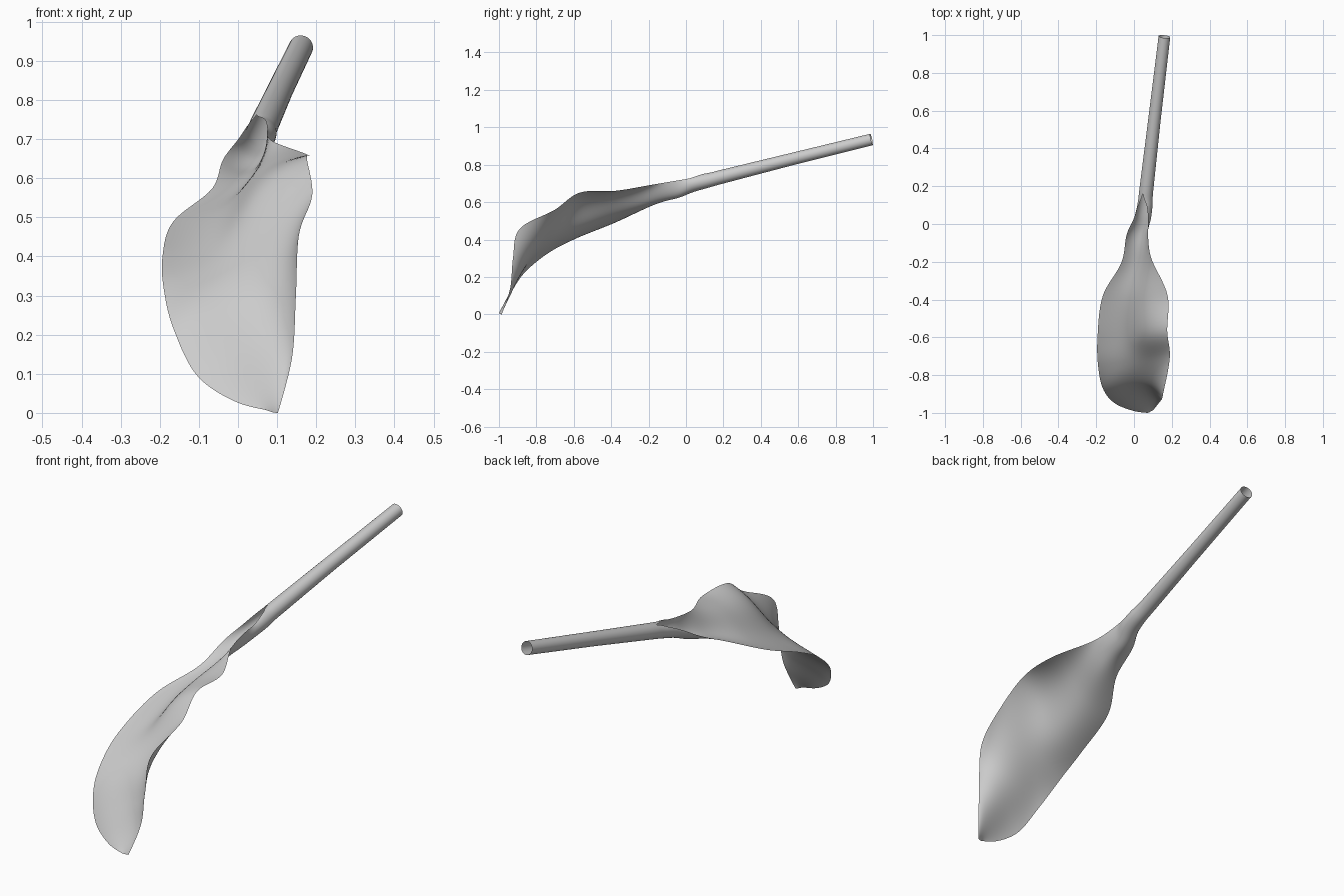
import bpy, bmesh, math
from mathutils import Vector

if "Cube" in bpy.data.objects:
    bpy.data.objects.remove(bpy.data.objects["Cube"])

N = 40      # samples across the sheet
STEPS = 8   # rows between neighbouring sections


def ring(center, radius, start=25, end=385):
    # Stem ring, or an arc of one where the stem starts to open at the top
    axis = Vector((0.1, 0.84, 0.205)).normalized()
    side = axis.cross(Vector((0, 0, 1))).normalized()
    up = side.cross(axis)
    pts = []
    for i in range(N + 1):
        a = math.radians(start + (end - start) * i / N)
        pts.append(Vector(center) + radius * (up * math.cos(a) - side * math.sin(a)))
    return pts


def section(L, A, B, R):
    # Open blade section from left rim to right rim
    L, A, B, R = map(Vector, (L, A, B, R))
    pts = []
    for i in range(N + 1):
        t = i / N
        s = 1 - t
        pts.append(L * s**3 + A * 3 * s * s * t + B * 3 * s * t * t + R * t**3)
    return pts


def catmull(p0, p1, p2, p3, t):
    # Cubic through p1 and p2, aware of uneven spacing
    d0, d1, d2 = [max((b - a).length, 1e-3) ** 0.5 for a, b in ((p0, p1), (p1, p2), (p2, p3))]
    m1 = (p1 - p0) / d0 - (p2 - p0) / (d0 + d1) + (p2 - p1) / d1
    m2 = (p2 - p1) / d1 - (p3 - p1) / (d1 + d2) + (p3 - p2) / d2
    m1, m2 = m1 * d1, m2 * d1
    return (p1 * (2*t**3 - 3*t*t + 1) + m1 * (t**3 - 2*t*t + t)
            + p2 * (3*t*t - 2*t**3) + m2 * (t**3 - t*t))


# Straight hollow stem
stem = [ring((0.161, 0.992, 0.935), 0.031),
        ring((0.108, 0.55, 0.826), 0.033),
        ring((0.064, 0.17, 0.730), 0.037)]

# Throat where the stem opens
throat = [ring((0.058, 0.10, 0.713), 0.040, 58, 343),
          ring((0.045, 0.03, 0.697), 0.044, 85, 315)]

# Blade sections: left rim, two controls, right rim
blade = [section(*s) for s in (
    ((-0.037, -0.05, 0.65), (0.0, -0.05, 0.605), (0.075, -0.05, 0.60), (0.074, -0.05, 0.715)),
    ((-0.065, -0.2, 0.575), (0.045, -0.2, 0.56), (0.045, -0.2, 0.635), (0.088, -0.17, 0.695)),
    ((-0.165, -0.38, 0.49), (0.05, -0.4, 0.49), (-0.02, -0.4, 0.65), (0.178, -0.38, 0.66)),
    ((-0.193, -0.6, 0.40), (0.04, -0.6, 0.41), (-0.03, -0.6, 0.57), (0.176, -0.57, 0.65)),
    ((-0.191, -0.74, 0.325), (0.0, -0.73, 0.37), (0.05, -0.72, 0.44), (0.19, -0.7, 0.56)),
    ((-0.165, -0.87, 0.215), (-0.07, -0.82, 0.33), (0.12, -0.81, 0.25), (0.155, -0.895, 0.45)),
    ((-0.1, -0.95, 0.09), (-0.02, -0.91, 0.21), (0.11, -0.86, 0.16), (0.148, -0.925, 0.30)),
    ((0, -0.99, 0.026), (0.04, -0.965, 0.08), (0.11, -0.925, 0.085), (0.138, -0.94, 0.14)),
    ((0.07, -1.0, 0.008), (0.08, -1.0, 0.004), (0.09, -0.99, 0.0), (0.102, -0.985, 0.0)),
)]

# Loft stem, throat and blade as one continuous sheet
secs = stem + throat + blade
rows = []
for k in range(len(secs) - 1):
    p0, p1, p2 = secs[max(k - 1, 0)], secs[k], secs[k + 1]
    p3 = secs[min(k + 2, len(secs) - 1)]
    for j in range(STEPS):
        t = j / STEPS
        if k < len(stem) - 1:
            rows.append([a.lerp(b, t) for a, b in zip(p1, p2)])
        else:
            rows.append([catmull(*q, t) for q in zip(p0, p1, p2, p3)])
rows.append(secs[-1])

bm = bmesh.new()
grid = [[bm.verts.new(p) for p in r] for r in rows]
for r0, r1 in zip(grid, grid[1:]):
    for i in range(N):
        bm.faces.new((r0[i], r0[i + 1], r1[i + 1], r1[i]))
bmesh.ops.remove_doubles(bm, verts=bm.verts, dist=1e-5)
bmesh.ops.recalc_face_normals(bm, faces=bm.faces)
for f in bm.faces:
    f.smooth = True
me = bpy.data.meshes.new("leaf_with_stem")
bm.to_mesh(me)
bm.free()
bpy.context.collection.objects.link(bpy.data.objects.new("leaf_with_stem", me))
